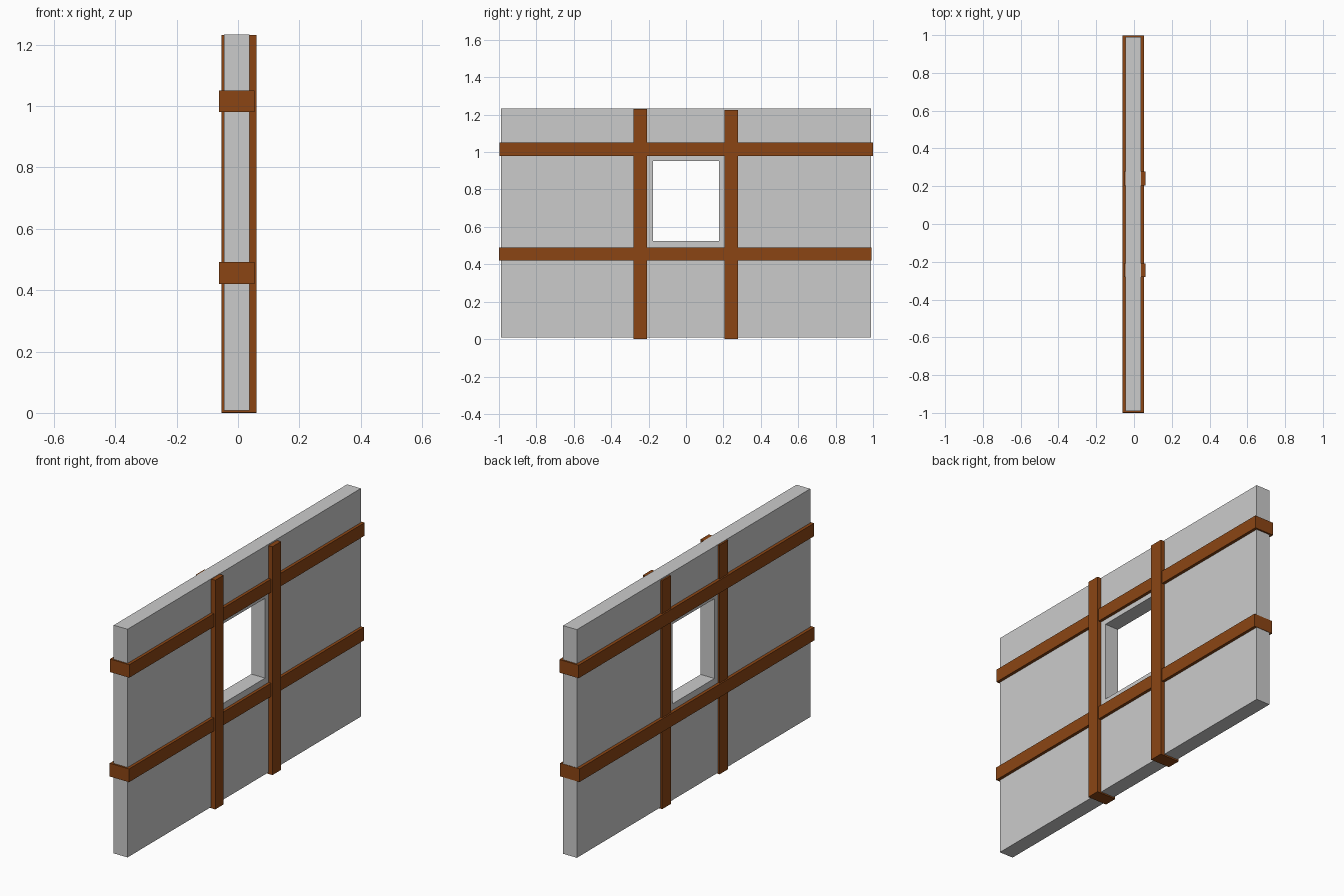
import bpy, bmesh

if "Cube" in bpy.data.objects:
    bpy.data.objects.remove(bpy.data.objects["Cube"])

wood = bpy.data.materials.new("brown_wood")
wood.diffuse_color = (0.26, 0.06, 0.007, 1)
wood.use_nodes = True
wood.node_tree.nodes["Principled BSDF"].inputs["Base Color"].default_value = wood.diffuse_color


def finish(name, bm, mat=None):
    bmesh.ops.recalc_face_normals(bm, faces=bm.faces)
    me = bpy.data.meshes.new(name)
    bm.to_mesh(me)
    bm.free()
    ob = bpy.data.objects.new(name, me)
    bpy.context.collection.objects.link(ob)
    if mat:
        me.materials.append(mat)
    return ob


def beam(name, x, y, z):
    """Box spanning the given (low, high) ranges."""
    bm = bmesh.new()
    bmesh.ops.create_cube(bm, size=1)
    for v in bm.verts:
        v.co = [r[0] if c < 0 else r[1] for c, r in zip(v.co, (x, y, z))]
    return finish(name, bm, wood)


def rect(y, z):
    return [(y[0], z[0]), (y[1], z[0]), (y[1], z[1]), (y[0], z[1])]


# Wall panel: a rectangular ring around the window, extruded through its thickness
bm = bmesh.new()
outer = [bm.verts.new((-0.045, *p)) for p in rect((-0.99, 0.99), (0.008, 1.233))]
inner = [bm.verts.new((-0.045, *p)) for p in rect((-0.177, 0.177), (0.525, 0.953))]
ring = []
for i in range(4):
    j = (i + 1) % 4
    ring.append(bm.faces.new((outer[i], outer[j], inner[j], inner[i])))
ext = bmesh.ops.extrude_face_region(bm, geom=ring, use_keep_orig=True)
for v in ext["geom"]:
    if isinstance(v, bmesh.types.BMVert):
        v.co.x = 0.037
finish("wall", bm)

# Vertical posts, running through the wall and showing on both sides
beam("post_left", (-0.054, 0.061), (-0.28, -0.209), (0.001, 1.231))
beam("post_right", (-0.054, 0.061), (0.205, 0.279), (0.0, 1.226))

# Horizontal rails, wrapping past the wall ends
beam("rail_lower", (-0.062, 0.053), (-1.0, 0.992), (0.42, 0.491))
beam("rail_upper", (-0.062, 0.053), (-0.998, 0.999), (0.98, 1.05))
